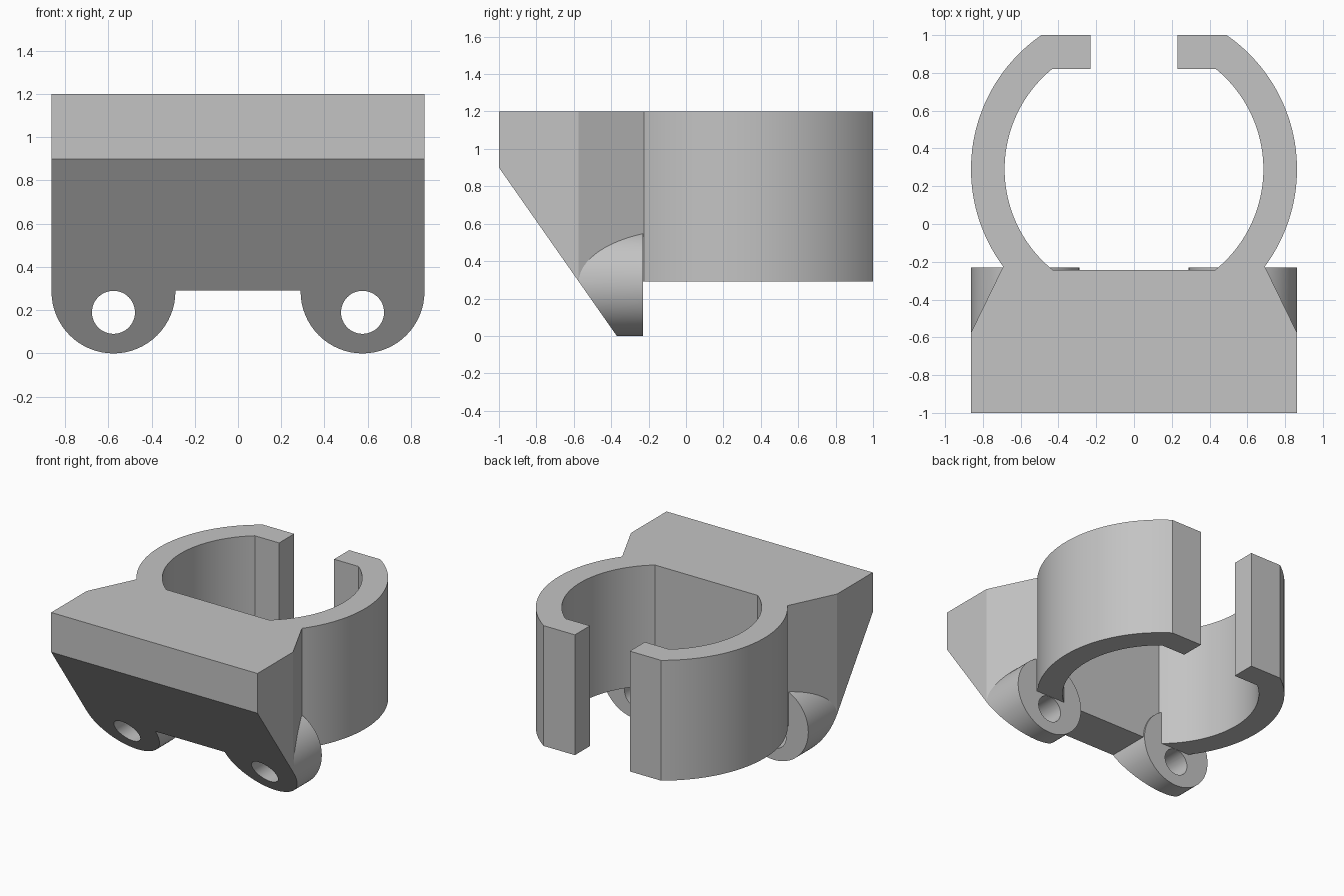
import bpy, bmesh, math
from mathutils import Vector

cube = bpy.data.objects.get("Cube")
if cube:
    bpy.data.objects.remove(cube, do_unlink=True)

grey = bpy.data.materials.new("plain_grey")
grey.use_nodes = True
colour = (0.55, 0.55, 0.55, 1)
grey.diffuse_color = colour
grey.node_tree.nodes["Principled BSDF"].inputs["Base Color"].default_value = colour

HALF_W, FRONT, BACK = 0.863, -1.0, 1.0
BOTTOM, TOP = 0.29, 1.2
RING_Y, OUTER, INNER = 0.29, 0.863, 0.685
LUG_X, LUG_R, LUG_BACK = 0.576, 0.2865, -0.23


def prism(name, points, place, lo, hi):
    """Extrude a closed 2D profile; place(a, b, depth) maps it into space."""
    bm = bmesh.new()
    face = bm.faces.new([bm.verts.new(place(a, b, lo)) for a, b in points])
    shift = Vector(place(0, 0, hi)) - Vector(place(0, 0, lo))
    grown = bmesh.ops.extrude_face_region(bm, geom=[face], use_keep_orig=True)
    moved = [v for v in grown["geom"] if isinstance(v, bmesh.types.BMVert)]
    bmesh.ops.translate(bm, verts=moved, vec=shift)
    bmesh.ops.recalc_face_normals(bm, faces=bm.faces)
    mesh = bpy.data.meshes.new(name)
    bm.to_mesh(mesh)
    bm.free()
    mesh.materials.append(grey)
    obj = bpy.data.objects.new(name, mesh)
    bpy.context.collection.objects.link(obj)
    return obj


def upright(a, b, d):
    return (a, b, d)


def along_y(a, b, d):
    return (a, d, b)


def along_x(a, b, d):
    return (d, a, b)


def circle(cx, cy, r, n=64):
    return [(cx + r * math.cos(math.tau * i / n), cy + r * math.sin(math.tau * i / n))
            for i in range(n)]


def arc(r, y0, y1, n=40):
    """Right-hand arc of the ring between two y levels."""
    a0, a1 = (math.asin((y - RING_Y) / r) for y in (y0, y1))
    return [(r * math.cos(a0 + (a1 - a0) * i / n), RING_Y + r * math.sin(a0 + (a1 - a0) * i / n))
            for i in range(n + 1)]


def combine(target, tool, operation):
    mod = target.modifiers.new(operation.title(), 'BOOLEAN')
    mod.operation, mod.object, mod.solver = operation, tool, 'EXACT'
    bpy.context.view_layer.objects.active = target
    bpy.ops.object.modifier_apply(modifier=mod.name)
    bpy.data.objects.remove(tool, do_unlink=True)


# Mounting block and open ring, as one mirrored outline
half = [(HALF_W, FRONT), (HALF_W, -0.575)]
half += arc(OUTER, -0.225, BACK)
half += [(0.23, BACK), (0.23, 0.82)]
half += arc(INNER, 0.82, -0.243)
outline = half + [(-x, y) for x, y in reversed(half)]
bracket = prism("clip_bracket", outline, upright, BOTTOM, TOP)

# Round lugs under the block
for side in (-1, 1):
    lug = prism("lug", circle(side * LUG_X, LUG_R, LUG_R), along_y, -0.8, LUG_BACK)
    combine(bracket, lug, 'UNION')

# Screw holes through the lugs
for side in (-1, 1):
    hole = prism("hole", circle(side * LUG_X, 0.19, 0.0995, 48), along_y, -1.2, -0.1)
    combine(bracket, hole, 'DIFFERENCE')

# Sloping underside
slope = [(-1.07, 1.0), (-0.3, -0.1), (-1.5, -0.1), (-1.5, 1.0)]
combine(bracket, prism("slope_cut", slope, along_x, -1.2, 1.2), 'DIFFERENCE')

# Smooth curved walls, crisp edges
bpy.ops.object.select_all(action='DESELECT')
bracket.select_set(True)
bpy.context.view_layer.objects.active = bracket
bpy.ops.object.shade_smooth_by_angle(angle=math.radians(25))
